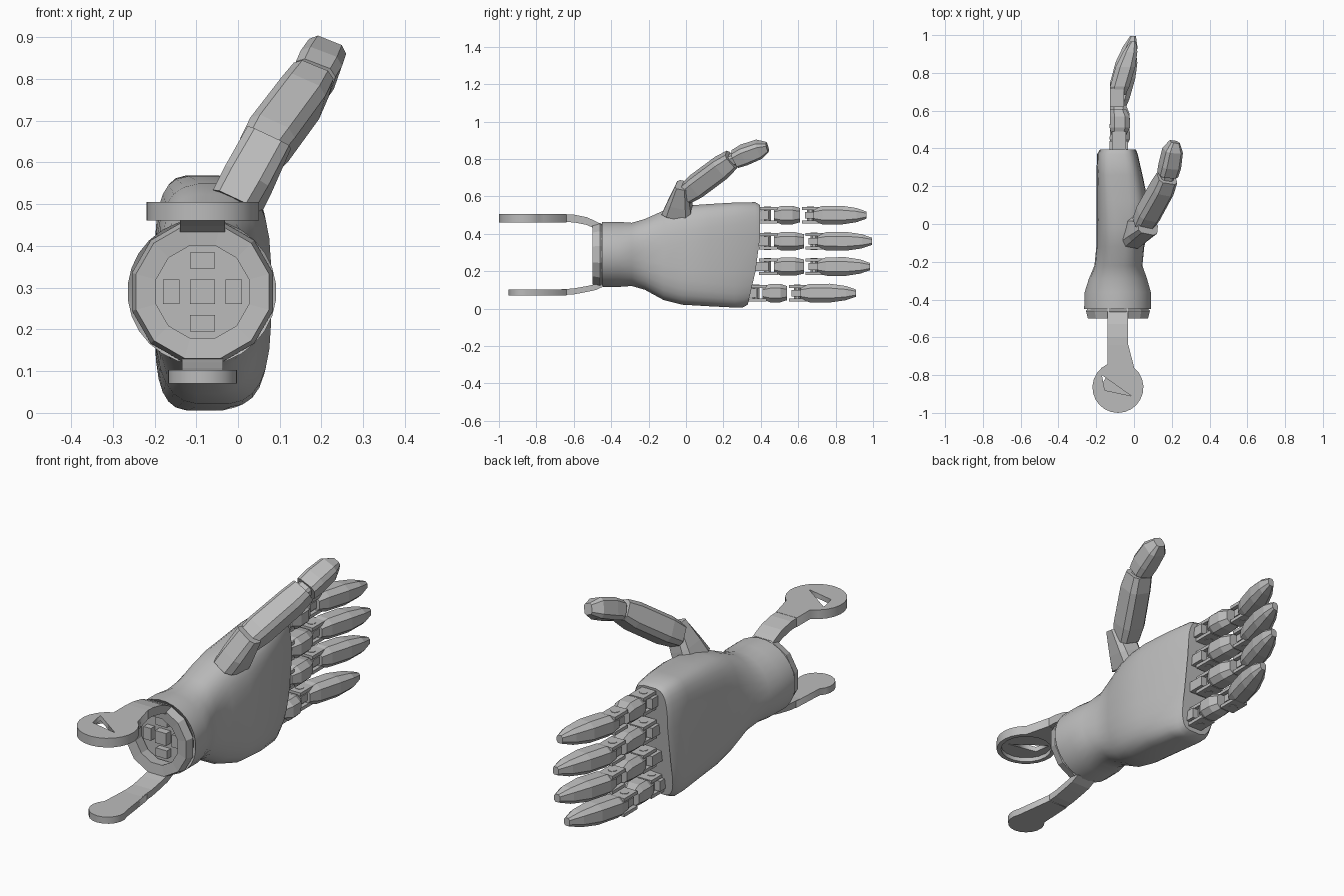
import bpy, bmesh, math
from mathutils import Vector

old = bpy.data.objects.get("Cube")
if old:
    bpy.data.objects.remove(old)

grey = bpy.data.materials.new("plain grey")
grey.use_nodes = True
grey.diffuse_color = (0.5, 0.5, 0.5, 1)
grey.node_tree.nodes["Principled BSDF"].inputs["Base Color"].default_value = (0.5, 0.5, 0.5, 1)

X, Y, Z = Vector((1, 0, 0)), Vector((0, 1, 0)), Vector((0, 0, 1))
CX, CZ = -0.085, 0.29          # forearm axis


def add(name, mesh):
    ob = bpy.data.objects.new(name, mesh)
    bpy.context.collection.objects.link(ob)
    mesh.materials.append(grey)
    return ob


def smooth(ob, angle):
    bpy.ops.object.select_all(action="DESELECT")
    ob.select_set(True)
    bpy.context.view_layer.objects.active = ob
    bpy.ops.object.shade_smooth_by_angle(angle=math.radians(angle))


def section(c, u, v, hu, hv, n=8, p=3.0):
    """Superellipse ring around c in the plane of u and v."""
    pts = []
    for i in range(n):
        a = 2 * math.pi * (i + 0.5) / n
        cu, sv = math.cos(a), math.sin(a)
        pts.append(Vector(c) + u * hu * math.copysign(abs(cu) ** (2 / p), cu)
                   + v * hv * math.copysign(abs(sv) ** (2 / p), sv))
    return pts


def loft(name, rings, closed=False):
    bm = bmesh.new()
    loops = [[bm.verts.new(co) for co in r] for r in rings]
    pairs = list(zip(loops, loops[1:]))
    if closed:
        pairs.append((loops[-1], loops[0]))
    else:
        bm.faces.new(loops[0])
        bm.faces.new(loops[-1])
    for a, b in pairs:
        for i in range(len(a)):
            j = (i + 1) % len(a)
            bm.faces.new((a[i], a[j], b[j], b[i]))
    bmesh.ops.recalc_face_normals(bm, faces=bm.faces)
    mesh = bpy.data.meshes.new(name)
    bm.to_mesh(mesh)
    bm.free()
    return add(name, mesh)


def box(name, c, hx, hy, hz):
    c = Vector(c)
    return loft(name, [section(c + Y * s * hy, X, Z, hx, hz, 4, 40) for s in (-1, 1)])


def plate(name, outlines, z, half):
    """Flat sheet from outlines; the later outlines are holes."""
    cu = bpy.data.curves.new(name, "CURVE")
    cu.dimensions, cu.fill_mode, cu.extrude = "2D", "BOTH", half
    for pts in outlines:
        sp = cu.splines.new("POLY")
        sp.points.add(len(pts) - 1)
        for p, (x, y) in zip(sp.points, pts):
            p.co = (x, y, 0, 1)
        sp.use_cyclic_u = True
    tmp = bpy.data.objects.new(name, cu)
    bpy.context.collection.objects.link(tmp)
    mesh = bpy.data.meshes.new_from_object(tmp.evaluated_get(bpy.context.evaluated_depsgraph_get()))
    bpy.data.objects.remove(tmp)
    mesh.materials.clear()
    add(name, mesh).location.z = z


def circle(r, y, n=16, start=0.0, end=2 * math.pi):
    return [(CX + r * math.cos(start + (end - start) * i / n),
             y + r * math.sin(start + (end - start) * i / n)) for i in range(n)]


# Palm and hollow wrist cuff: y, x range, z range, squareness
palm = [(-0.30, -0.21, 0.04, 0.17, 0.41, 2), (-0.43, -0.235, 0.065, 0.145, 0.435, 2),
        (-0.45, -0.265, 0.092, 0.115, 0.465, 2), (-0.36, -0.262, 0.09, 0.115, 0.465, 2),
        (-0.29, -0.24, 0.07, 0.12, 0.46, 2.1), (-0.22, -0.21, 0.045, 0.1, 0.48, 2.4),
        (-0.12, -0.2, 0.055, 0.045, 0.525, 2.8), (-0.02, -0.2, 0.08, 0.02, 0.55, 3.2),
        (0.12, -0.2, 0.075, 0.012, 0.56, 3.6), (0.26, -0.2, 0.045, 0.005, 0.568, 4),
        (0.37, -0.195, 0.02, 0.005, 0.57, 4), (0.395, -0.18, 0.01, 0.02, 0.555, 4)]
rings = []
for y, x0, x1, z0, z1, p in palm:
    ring = section(((x0 + x1) / 2, y, (z0 + z1) / 2), X, Z, (x1 - x0) / 2, (z1 - z0) / 2, 28, p)
    if y > 0.3:                # knuckle line slants back at the little finger
        for co in ring:
            co.y -= 0.07 * max(0, (0.3 - co.z) / 0.3)
    rings.append(ring)
smooth(loft("palm", rings), 35)

# Wrist ring, inner disc and central peg
loft("wrist_ring", [section((CX, y, CZ), X, Z, r, r, 12, 2) for y, r in
                    ((-0.5, 0.165), (-0.46, 0.175), (-0.44, 0.16), (-0.44, 0.12), (-0.495, 0.115))], True)
loft("wrist_disc", [section((CX, y, CZ), X, Z, 0.15, 0.15, 8, 2) for y in (-0.43, -0.4)])
box("wrist_peg", (CX, -0.435, CZ), 0.03, 0.03, 0.03)
for s in (-1, 1):
    box("wrist_block", (CX, -0.44, CZ + s * 0.075), 0.03, 0.02, 0.02)
    box("wrist_side_block", (CX + s * 0.075, -0.44, CZ), 0.02, 0.02, 0.03)

# Upper strap: thin eyelet sheet with a deeper rim, and a bent neck
arc = circle(0.135, -0.865, 20, math.radians(114), math.radians(426))
outline = arc + [(CX + 0.055, -0.64), (CX - 0.055, -0.64)]
plate("upper_strap_sheet", [outline, [(-0.17, -0.8), (-0.155, -0.88), (-0.015, -0.91)]], 0.493, 0.012)
plate("upper_strap_rim", [outline, circle(0.115, -0.865, 18)], 0.472, 0.011)


def neck(name, path, hx, hz):
    loft(name, [section((CX, y, z), X, Z, hx, hz, 4, 40) for y, z in path])


neck("upper_strap_neck", [(-0.66, 0.484), (-0.6, 0.482), (-0.53, 0.468), (-0.49, 0.45), (-0.45, 0.43)],
     0.055, 0.021)

# Lower strap
arc = circle(0.083, -0.865, 14, math.radians(135), math.radians(405))
plate("lower_strap_pad", [arc + [(CX + 0.05, -0.64), (CX - 0.05, -0.64)]], 0.087, 0.016)
neck("lower_strap_neck", [(-0.68, 0.087), (-0.6, 0.092), (-0.53, 0.105), (-0.48, 0.116), (-0.44, 0.135)],
     0.05, 0.016)


# Fingers: hinged at the knuckle and the middle joint, curling towards the palm
def finger(name, z, y0, joint, tip):
    def seg(part, rows):
        loft(name + part, [section((x, y, z), X, Z, hx, hz, 8, 2.8) for y, x, hx, hz in rows])
    span = joint - y0
    seg("_lower", [(y0 + 0.05, -0.08, 0.04, 0.036), (y0 + 0.09, -0.075, 0.057, 0.052),
                   (y0 + span * 0.6, -0.075, 0.055, 0.052), (joint - 0.06, -0.085, 0.045, 0.04)])
    length = tip - joint
    seg("_tip", [(joint + 0.012, -0.085, 0.042, 0.036), (joint + length * 0.2, -0.075, 0.054, 0.052),
                 (joint + length * 0.55, -0.045, 0.055, 0.053), (joint + length * 0.82, -0.02, 0.04, 0.04),
                 (tip, -0.005, 0.016, 0.02)])
    for y, x in ((y0, -0.08), (joint - 0.02, -0.09)):
        for s in (-1, 1):
            box(name + "_hinge_plate", (x, y + 0.02, z + s * 0.036), 0.038, 0.05, 0.008)
        loft(name + "_hinge_pin", [section((x, y + 0.015, z + s * 0.046), X, Y, 0.02, 0.02, 8, 2)
                                   for s in (-1, 1)])
    box(name + "_knuckle_lug", (-0.08, y0 - 0.02, z), 0.05, 0.04, 0.025)
    box(name + "_joint_lug", (-0.09, joint, z), 0.03, 0.035, 0.018)


for name, z, y0, joint, tip in (("index", 0.5, 0.42, 0.67, 0.965), ("middle", 0.36, 0.42, 0.69, 0.995),
                                ("ring", 0.225, 0.42, 0.69, 0.985), ("little", 0.083, 0.36, 0.6, 0.91)):
    finger(name + "_finger", z, y0, joint, tip)

# Thumb: base link, long segment and tip
wide = Vector((0.9, -0.17, -0.4)).normalized()


def thumb(name, rows):
    rings = []
    for i, (c, hu, hv) in enumerate(rows):
        a, b = rows[max(i - 1, 0)][0], rows[min(i + 1, len(rows) - 1)][0]
        d = (Vector(b) - Vector(a)).normalized()
        u = (wide - d * wide.dot(d)).normalized()
        rings.append(section(c, u, d.cross(u), hu, hv, 8, 4))
    loft(name, rings)


thumb("thumb_base", [((-0.005, -0.045, 0.5), 0.058, 0.085), ((0.025, -0.035, 0.56), 0.06, 0.068),
                     ((0.075, -0.02, 0.66), 0.058, 0.035)])
thumb("thumb_lower", [((0.047, 0.0, 0.615), 0.055, 0.052), ((0.075, 0.055, 0.655), 0.062, 0.062),
                      ((0.15, 0.19, 0.755), 0.06, 0.062), ((0.175, 0.245, 0.797), 0.054, 0.05)])
thumb("thumb_joint", [((0.165, 0.22, 0.785), 0.035, 0.03), ((0.185, 0.29, 0.815), 0.035, 0.03)])
thumb("thumb_tip", [((0.178, 0.262, 0.8), 0.053, 0.045), ((0.19, 0.31, 0.822), 0.055, 0.052),
                    ((0.205, 0.39, 0.852), 0.05, 0.048), ((0.215, 0.435, 0.863), 0.025, 0.026)])
